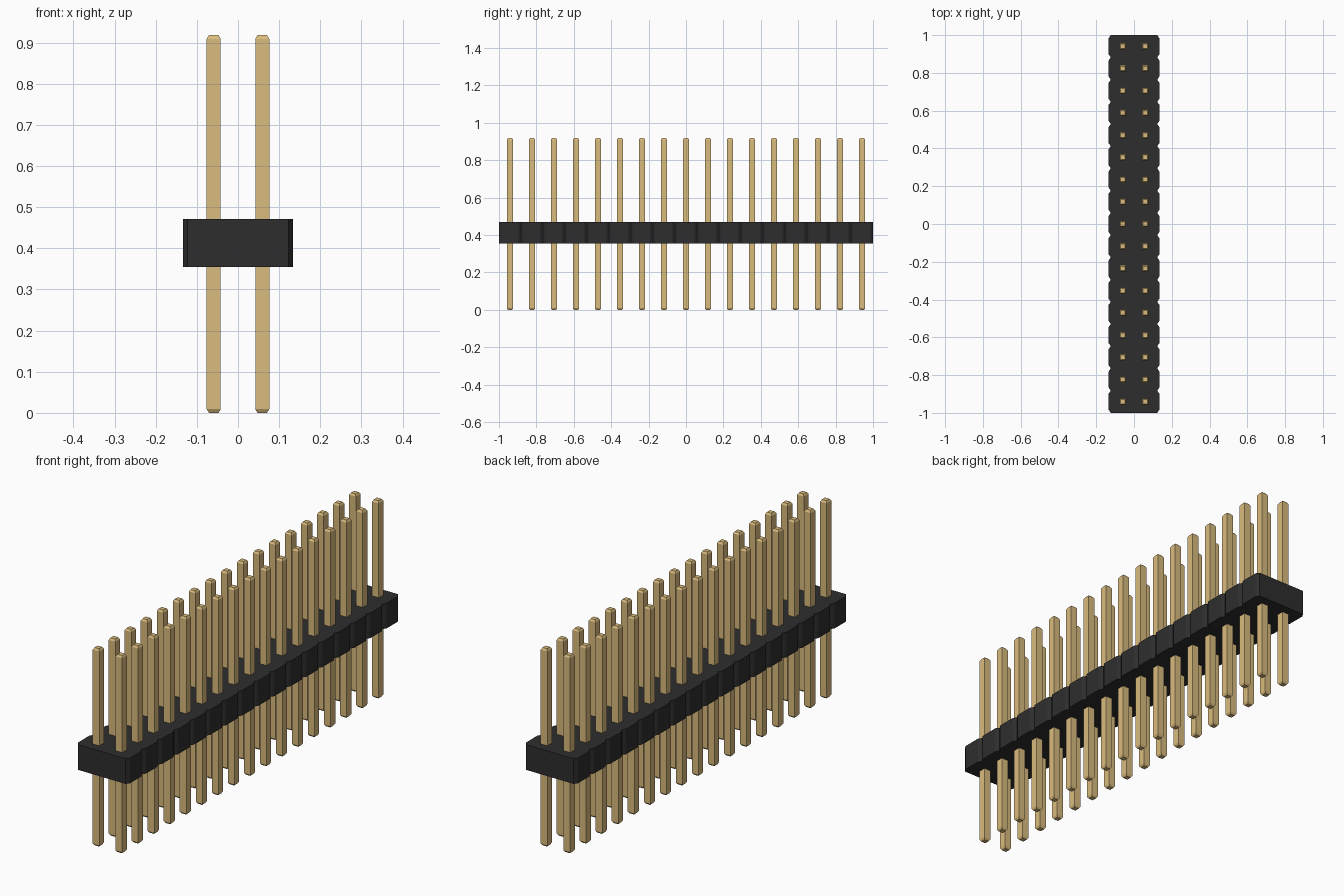
import bpy
import bmesh

if "Cube" in bpy.data.objects:
    bpy.data.objects.remove(bpy.data.objects["Cube"], do_unlink=True)

ROWS = 17
PITCH = 2 / ROWS
PIN_X = 0.059
HALF_PIN, HALF_TIP, TIP = 0.017, 0.0115, 0.009
HEIGHT = 0.918
HALF_BODY, CUT_X, CUT_Y = 0.134, 0.011, 0.016
BODY_LOW, BODY_HIGH = 0.354, 0.471


def material(name, colour):
    mat = bpy.data.materials.new(name)
    mat.use_nodes = True
    mat.diffuse_color = colour
    mat.node_tree.nodes["Principled BSDF"].inputs["Base Color"].default_value = colour
    return mat


def make_object(name, bm, mat):
    bmesh.ops.recalc_face_normals(bm, faces=bm.faces)
    mesh = bpy.data.meshes.new(name)
    bm.to_mesh(mesh)
    bm.free()
    mesh.materials.append(mat)
    obj = bpy.data.objects.new(name, mesh)
    bpy.context.collection.objects.link(obj)
    return obj


def loft(bm, rings):
    """Skin a stack of equal-sized rings and cap both ends."""
    loops = [[bm.verts.new(p) for p in ring] for ring in rings]
    for low, high in zip(loops, loops[1:]):
        for i in range(len(low)):
            j = (i + 1) % len(low)
            bm.faces.new((low[i], low[j], high[j], high[i]))
    bm.faces.new(loops[0][::-1])
    bm.faces.new(loops[-1])


black = material("black plastic", (0.027, 0.027, 0.027, 1))
gold = material("pale gold metal", (0.70, 0.50, 0.21, 1))

# Housing: one outline with a chamfered notch between neighbouring cells
right = []
for row in range(ROWS):
    y0 = -1 + row * PITCH
    y1 = y0 + PITCH
    inner = HALF_BODY - CUT_X
    right += [(inner, y0), (HALF_BODY, y0 + CUT_Y), (HALF_BODY, y1 - CUT_Y)]
right.append((HALF_BODY - CUT_X, 1))
outline = right + [(-x, y) for x, y in reversed(right)]
bm = bmesh.new()
loft(bm, [[(x, y, z) for x, y in outline] for z in (BODY_LOW, BODY_HIGH)])
make_object("housing", bm, black)

# Square pins with tapered tips, two per cell
profile = [(HALF_TIP, 0), (HALF_PIN, TIP), (HALF_PIN, HEIGHT - TIP), (HALF_TIP, HEIGHT)]
corners = [(-1, -1), (1, -1), (1, 1), (-1, 1)]
bm = bmesh.new()
loft(bm, [[(sx * h, sy * h, z) for sx, sy in corners] for h, z in profile])
first = make_object("pin", bm, gold)
for side, x in (("right", -PIN_X), ("left", PIN_X)):
    for row in range(ROWS):
        pin = bpy.data.objects.new(f"{side}_pin_{row + 1}", first.data)
        pin.location = (x, -1 + (row + 0.5) * PITCH, 0)
        bpy.context.collection.objects.link(pin)
bpy.data.objects.remove(first, do_unlink=True)
